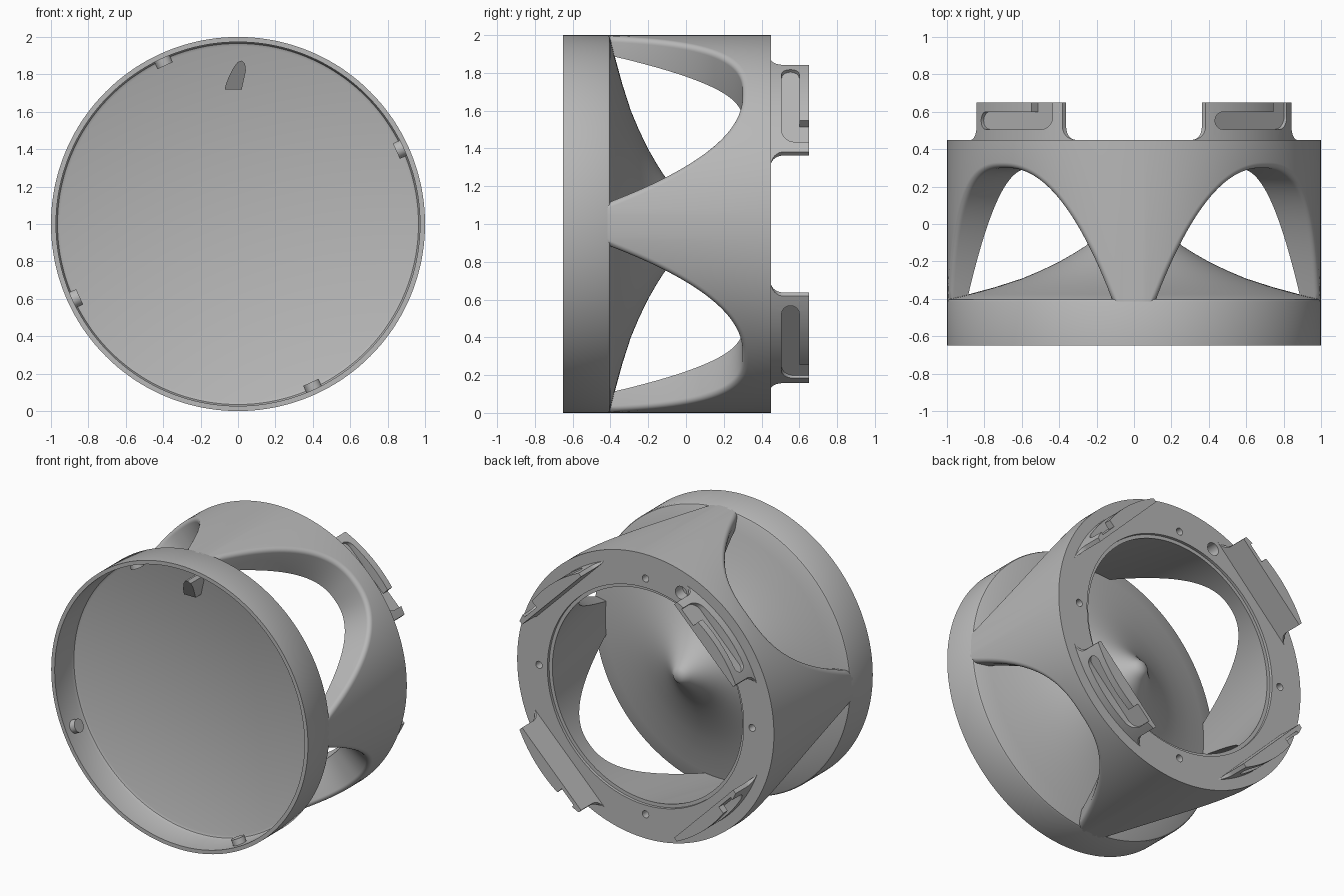
import bpy, bmesh
from math import sin, cos, pi, radians, degrees, sqrt

old = bpy.data.objects.get("Cube")
if old:
    bpy.data.objects.remove(old, do_unlink=True)

grey = bpy.data.materials.new("plain grey")
grey.use_nodes = True
grey.diffuse_color = (0.48, 0.48, 0.48, 1)
grey.node_tree.nodes["Principled BSDF"].inputs["Base Color"].default_value = (0.48, 0.48, 0.48, 1)


def finish(name, bm):
    """Clean a bmesh and turn it into an object."""
    bmesh.ops.remove_doubles(bm, verts=bm.verts, dist=1e-5)
    bmesh.ops.recalc_face_normals(bm, faces=bm.faces)
    mesh = bpy.data.meshes.new(name)
    bm.to_mesh(mesh)
    bm.free()
    mesh.materials.append(grey)
    obj = bpy.data.objects.new(name, mesh)
    bpy.context.collection.objects.link(obj)
    return obj


def activate(obj):
    bpy.ops.object.select_all(action='DESELECT')
    obj.select_set(True)
    bpy.context.view_layer.objects.active = obj


def smooth(obj):
    activate(obj)
    bpy.ops.object.shade_smooth_by_angle(angle=radians(30))


def boolean(obj, cutter, operation):
    mod = obj.modifiers.new("cut", 'BOOLEAN')
    mod.operation, mod.object, mod.solver = operation, cutter, 'EXACT'
    activate(obj)
    bpy.ops.object.modifier_apply(modifier=mod.name)
    bpy.data.objects.remove(cutter, do_unlink=True)


def lathe(name, profile_at, steps, closed):
    """Sweep an angle-dependent (radius, y) profile round the long axis."""
    bm = bmesh.new()
    columns = []
    for i in range(steps):
        a = 2 * pi * i / steps
        columns.append([bm.verts.new((r * cos(a), y, 1 + r * sin(a)))
                        for r, y in profile_at(a)])
    count = len(columns[0])
    for i in range(steps):
        here, after = columns[i], columns[(i + 1) % steps]
        for j in range(count if closed else count - 1):
            k = (j + 1) % count
            bm.faces.new((here[j], here[k], after[k], after[j]))
    return finish(name, bm)


def prism(name, outline, near, far, a):
    """Extrude an outline of (tangent, y) points radially at angle a."""
    bm = bmesh.new()
    loops = [[bm.verts.new((d * cos(a) - s * sin(a), y, 1 + d * sin(a) + s * cos(a)))
              for s, y in outline] for d in (near, far)]
    n = len(outline)
    for loop in loops:
        bm.faces.new(loop)
    for i in range(n):
        k = (i + 1) % n
        bm.faces.new((loops[0][i], loops[0][k], loops[1][k], loops[1][i]))
    return finish(name, bm)


def arc(cx, cy, r, start, end, n=8):
    return [(cx + r * cos(radians(start + (end - start) * i / n)),
             cy + r * sin(radians(start + (end - start) * i / n))) for i in range(n + 1)]


# Front cup with a concave cone rising behind its floor
cup = [(0, -0.44), (0.95, -0.44), (0.965, -0.447), (0.973, -0.465), (0.973, -0.65),
       (1, -0.65), (1, -0.415), (0.995, -0.405), (0.985, -0.4), (0.88, -0.375),
       (0.74, -0.337), (0.6, -0.292), (0.5, -0.25), (0.4, -0.202), (0.32, -0.156),
       (0.26, -0.118), (0.2, -0.072), (0.14, -0.018), (0.1, 0.022), (0.07, 0.052),
       (0.052, 0.073), (0.03, 0.087), (0, 0.092)]
smooth(lathe("front_cup_and_cone", lambda a: cup, 288, False))

# Rear body: a tapering shell whose lower edge forms four arched windows
FLOOR, FILLET = -0.43, 0.03


def body_profile(a):
    t = abs(degrees(a) % 90 - 45) / 38
    edge = 0.3 - 0.7 * t ** 2.4
    slope = 0.7 * 2.4 * t ** 1.4 / radians(38)
    reach = FILLET * sqrt(1 + slope * slope)
    points = [(1, 0.45)]
    for i in range(7):
        q = pi / 2 * i / 6
        points.append((1 - FILLET * (1 - cos(q)),
                       max(FLOOR, edge + reach * (1 - sin(q)))))
    low = max(FLOOR, edge)
    points.append((0.74 + 0.19 * (0.43 - low), low))
    return points + [(0.74, 0.43), (0.765, 0.43), (0.765, 0.45)]


body = lathe("arched_body", body_profile, 288, True)

# Screw holes and one larger locating hole in the rear face
holes = [(0.83, 90 * i, 0.025) for i in range(4)] + [(0.85, 109, 0.045)]
for radius, angle, size in holes:
    a = radians(angle)
    bpy.ops.mesh.primitive_cylinder_add(
        vertices=24, radius=size, depth=0.16, rotation=(pi / 2, 0, 0),
        location=(radius * cos(a), 0.45, 1 + radius * sin(a)))
    boolean(body, bpy.context.object, 'DIFFERENCE')
smooth(body)

# Bayonet tabs: flat inside, rounded outside, with flared feet and an angled slot
side = [(0.41, 0.43)] + arc(0.395, 0.52, 0.07, 270, 180) + [(0.325, 0.65)]
tab_outline = side + [(-s, y) for s, y in reversed(side)]
slot_outline = (arc(0.225, 0.553, 0.047, -90, 90) + [(-0.14, 0.6), (-0.14, 0.7), (-0.27, 0.7)]
                + arc(-0.2, 0.576, 0.07, 180, 270))
for i in range(4):
    a = radians(45 + 90 * i)
    tab = prism("bayonet_tab_%d" % (i + 1), tab_outline, 0.838, 1.05, a)
    drum = lathe("drum", lambda _: [(0, 0.3), (0.925, 0.3), (0.925, 0.8), (0, 0.8)], 144, False)
    boolean(tab, drum, 'INTERSECT')
    boolean(tab, prism("slot", slot_outline, 0.865, 1.1, a), 'DIFFERENCE')
    smooth(tab)

# Small round pegs inside the front rim
for i in range(4):
    a = radians(24.7 + 90 * i)
    bpy.ops.mesh.primitive_cylinder_add(
        vertices=32, radius=0.045, depth=0.05, rotation=(0, pi / 2 - a, 0),
        location=(0.957 * cos(a), -0.56, 1 + 0.957 * sin(a)))
    peg = bpy.context.object
    peg.name = "rim_peg_%d" % (i + 1)
    peg.data.materials.append(grey)
    smooth(peg)

# Wedge pointer standing on the cup floor
wedge = [(-0.07, 1.72), (0.02, 1.72), (0.042, 1.82), (0.038, 1.855), (0.02, 1.873),
         (0, 1.867), (-0.025, 1.835), (-0.05, 1.785), (-0.067, 1.74)]
bm = bmesh.new()
front = [bm.verts.new((x, -0.5 - 0.6 * (z - 1.72), z)) for x, z in wedge]
back = [bm.verts.new((x, -0.43, z)) for x, z in wedge]
bm.faces.new(front)
bm.faces.new(back)
for i in range(len(wedge)):
    k = (i + 1) % len(wedge)
    bm.faces.new((front[i], front[k], back[k], back[i]))
smooth(finish("pointer_wedge", bm))
